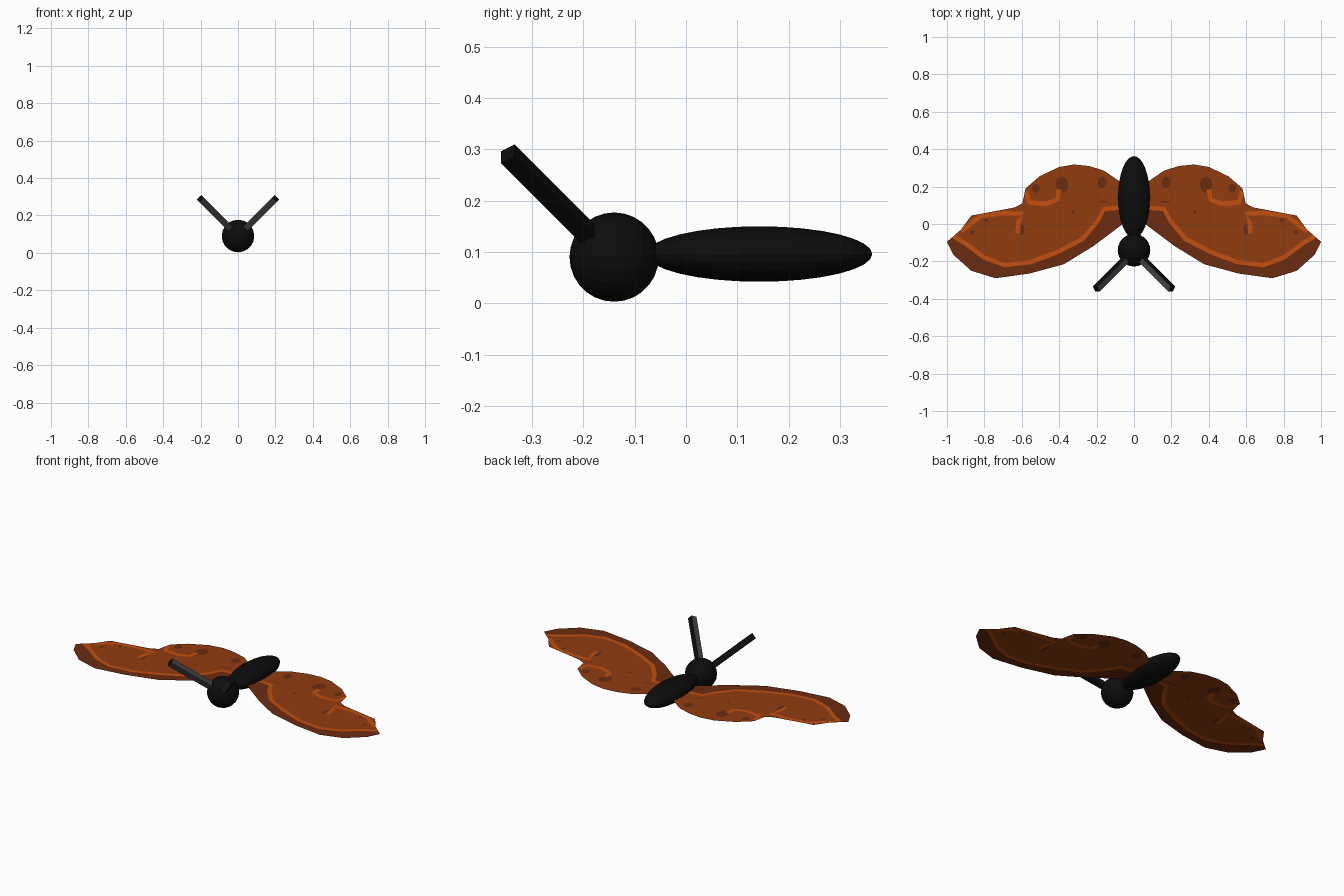
import bpy, bmesh, math
from mathutils import Vector, Matrix
from mathutils.geometry import delaunay_2d_cdt

if "Cube" in bpy.data.objects:
    bpy.data.objects.remove(bpy.data.objects["Cube"])


def material(name, rgb):
    m = bpy.data.materials.new(name)
    m.diffuse_color = (*rgb, 1)
    m.use_nodes = True
    m.node_tree.nodes["Principled BSDF"].inputs["Base Color"].default_value = m.diffuse_color
    return m


BLACK = material("black", (0.004, 0.004, 0.004))
GREY = material("dark grey", (0.06, 0.06, 0.06))
RUST = material("rust orange", (0.29, 0.046, 0.005))
BROWN = material("dark brown", (0.15, 0.025, 0.005))
ORANGE = material("bright orange", (0.55, 0.078, 0.005))


def add_object(name, bm, mats, mirror=False):
    me = bpy.data.meshes.new(name)
    bm.to_mesh(me)
    bm.free()
    for m in mats:
        me.materials.append(m)
    ob = bpy.data.objects.new(name, me)
    bpy.context.collection.objects.link(ob)
    if mirror:
        mod = ob.modifiers.new("mirror", 'MIRROR')
        mod.use_mirror_merge = False
    return ob


def ellipsoid(name, center, radii, segments, rings):
    bm = bmesh.new()
    turn = Matrix.Rotation(math.pi / 2, 4, 'X')      # poles along the body
    mat = Matrix.Translation(center) @ Matrix.Diagonal((*radii, 1)) @ turn
    bmesh.ops.create_uvsphere(bm, u_segments=segments, v_segments=rings, radius=1, matrix=mat)
    add_object(name, bm, [BLACK])


# Head and body
ellipsoid("head", (0, -0.14, 0.09), (0.087, 0.087, 0.087), 20, 14)
ellipsoid("body", (0, 0.143, 0.096), (0.085, 0.22, 0.054), 20, 16)

# Antennae: square rods, grey on the front and inner faces
u = Vector((1, 0, -1)).normalized()
v = Vector((1, 2, 1)).normalized()
d = Vector((1, -1, 1)).normalized()
start, tip = Vector((0.04, -0.184, 0.129)), Vector((0.202, -0.348, 0.291))
rot = Matrix((u, v, d)).transposed().to_4x4()
bm = bmesh.new()
bmesh.ops.create_cube(bm, size=1, matrix=Matrix.Translation((start + tip) / 2) @ rot
                      @ Matrix.Diagonal((0.033, 0.033, (tip - start).length, 1)))
bm.normal_update()
for f in bm.faces:
    f.material_index = 1 if max(f.normal.dot(-u), f.normal.dot(-v)) > 0.9 else 0
add_object("antennae", bm, [BLACK, GREY], mirror=True)

# Wings: one flat sheet cut along its painted markings
upper_edge = [(0.03, 0.19), (0.08, 0.23), (0.16, 0.285), (0.24, 0.31), (0.32, 0.318), (0.40, 0.305),
              (0.505, 0.255), (0.58, 0.19), (0.597, 0.11), (0.64, 0.088), (0.87, 0.045), (0.925, -0.03)]
lower_edge = [(1.0, -0.095), (0.965, -0.165), (0.87, -0.25), (0.74, -0.29), (0.56, -0.265),
              (0.375, -0.215), (0.22, -0.12), (0.06, 0.0), (0.03, 0.03)]
outline = upper_edge + lower_edge
long_stripe = [(0.04, 0.09), (0.16, 0.08), (0.195, 0.015), (0.275, -0.08), (0.41, -0.15), (0.55, -0.203),
               (0.69, -0.22), (0.80, -0.18), (0.90, -0.105), (0.975, -0.06)]
tip_stripe = [(0.925, -0.04), (0.82, 0.042), (0.70, 0.058), (0.595, 0.055), (0.617, 0.015), (0.622, -0.05)]
curl = [(0.40, 0.185), (0.41, 0.13), (0.47, 0.108), (0.56, 0.115), (0.578, 0.175)]


def ribbon(path, width):
    """Quads along a path, sharing their joints."""
    pts = [Vector(p) for p in path]
    sides = []
    for i, p in enumerate(pts):
        t = (pts[min(i + 1, len(pts) - 1)] - pts[max(i - 1, 0)]).normalized()
        n = Vector((-t.y, t.x)) * width / 2
        sides.append((p - n, p + n))
    return [[a[0], b[0], b[1], a[1]] for a, b in zip(sides, sides[1:])]


def spot(x, y, rx, ry):
    return [Vector((x + rx * math.cos(k * math.pi / 4), y + ry * math.sin(k * math.pi / 4))) for k in range(8)]


def inside(p, poly):
    hit = False
    for a, b in zip(poly, poly[1:] + poly[:1]):
        if (a[1] > p[1]) != (b[1] > p[1]):
            if p[0] < a[0] + (p[1] - a[1]) * (b[0] - a[0]) / (b[1] - a[1]):
                hit = not hit
    return hit


# Markings in painting order: (polygon, material slot)
marks = [(outline, 0), (long_stripe + lower_edge, 1)]
marks += [(spot(*s), 1) for s in [(0.385, 0.21, 0.035, 0.045), (0.172, 0.222, 0.025, 0.032),
                                  (0.525, 0.19, 0.022, 0.025), (0.60, -0.03, 0.015, 0.03),
                                  (0.865, -0.045, 0.013, 0.013), (0.325, 0.065, 0.01, 0.01),
                                  (0.165, 0.12, 0.03, 0.005), (0.79, 0.02, 0.012, 0.01)]]
for path, width in ((long_stripe, 0.024), (tip_stripe, 0.024), (curl, 0.026)):
    marks += [(q, 2) for q in ribbon(path, width)]

coords, edges = [], []
for poly, _ in marks:
    base, n = len(coords), len(poly)
    coords += [Vector(p) for p in poly]
    edges += [(base + i, base + (i + 1) % n) for i in range(n)]
verts, _, tris, *_ = delaunay_2d_cdt(coords, edges, [], 0, 1e-5)

bm = bmesh.new()
bvs = [bm.verts.new((p.x, p.y, 0.09)) for p in verts]
for t in tris:
    c = sum((verts[i] for i in t), Vector((0, 0))) / len(t)
    if inside(c, outline):
        f = bm.faces.new([bvs[i] for i in t])
        for poly, slot in marks:
            if inside(c, poly):
                f.material_index = slot
bm.normal_update()
bmesh.ops.reverse_faces(bm, faces=[f for f in bm.faces if f.normal.z < 0])
bmesh.ops.delete(bm, geom=[w for w in bm.verts if not w.link_faces], context='VERTS')
add_object("wings", bm, [RUST, BROWN, ORANGE], mirror=True)
